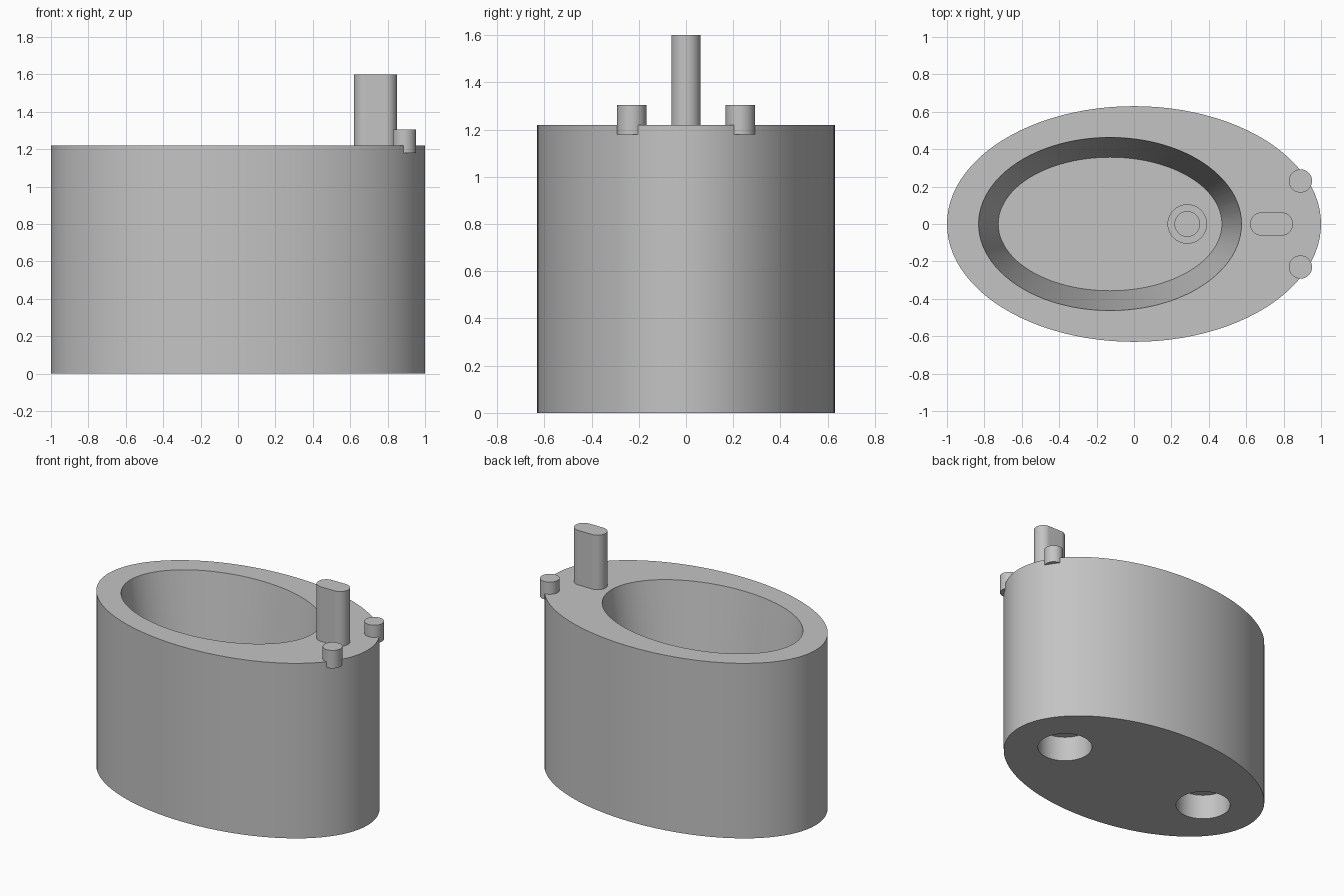
import bpy
import bmesh
from math import cos, sin, tau, radians

old = bpy.data.objects.get("Cube")
if old:
    bpy.data.objects.remove(old, do_unlink=True)

grey = bpy.data.materials.new("plain grey")
grey.use_nodes = True
colour = (0.55, 0.55, 0.55, 1)
grey.diffuse_color = colour
grey.node_tree.nodes["Principled BSDF"].inputs["Base Color"].default_value = colour

SEGMENTS = 96
TOP = 1.22


def ellipse(cx, cy, rx, ry):
    """Points of an ellipse, counter-clockwise."""
    steps = [tau * i / SEGMENTS for i in range(SEGMENTS)]
    return [(cx + rx * cos(a), cy + ry * sin(a)) for a in steps]


def slot(cx, half_length, r):
    """Points of a round-ended slot along x."""
    straight = half_length - r
    points = []
    for i in range(SEGMENTS + 1):
        a = tau * i / SEGMENTS - tau / 4
        side = straight if i <= SEGMENTS // 2 else -straight
        points.append((cx + side + r * cos(a), r * sin(a)))
        if i == SEGMENTS // 2:
            points.append((cx - straight + r * cos(a), r * sin(a)))
    return points


def loft(name, lower, upper, z0, z1):
    """Closed solid between two outlines with equal point counts."""
    bm = bmesh.new()
    a = [bm.verts.new((x, y, z0)) for x, y in lower]
    b = [bm.verts.new((x, y, z1)) for x, y in upper]
    bm.faces.new(a[::-1])
    bm.faces.new(b)
    for i in range(len(a)):
        j = (i + 1) % len(a)
        bm.faces.new((a[i], a[j], b[j], b[i]))
    bmesh.ops.remove_doubles(bm, verts=bm.verts, dist=0.0001)
    mesh = bpy.data.meshes.new(name)
    bm.to_mesh(mesh)
    bm.free()
    mesh.materials.append(grey)
    obj = bpy.data.objects.new(name, mesh)
    bpy.context.collection.objects.link(obj)
    return obj


def prism(name, outline, z0, z1):
    return loft(name, outline, outline, z0, z1)


def activate(obj):
    bpy.ops.object.select_all(action='DESELECT')
    obj.select_set(True)
    bpy.context.view_layer.objects.active = obj


def cut(target, cutter):
    cutter.hide_render = True
    mod = target.modifiers.new("cut", 'BOOLEAN')
    mod.operation = 'DIFFERENCE'
    mod.solver = 'EXACT'
    mod.object = cutter
    activate(target)
    bpy.ops.object.modifier_apply(modifier=mod.name)
    bpy.data.objects.remove(cutter, do_unlink=True)


# Oval body
body = prism("body", ellipse(0, 0, 1, 0.63), 0, TOP)

# Tapered bowl, running a little past the rim
floor = 0.52
over = 0.05
grow = 0.105 / (TOP - floor) * over
cut(body, loft("bowl_cutter", ellipse(-0.128, 0, 0.598, 0.357),
               ellipse(-0.128, 0, 0.703 + grow, 0.463 + grow), floor, TOP + over))

# Stepped drain in the bowl floor
cut(body, prism("drain_cutter", ellipse(0.285, 0, 0.103, 0.103), floor - 0.06, floor + 0.05))
cut(body, prism("outlet_cutter", ellipse(0.285, 0, 0.066, 0.066), floor - 0.16, floor))

# Round sockets underneath
for x in (-0.6, 0.6):
    cut(body, prism("socket_cutter", ellipse(x, 0, 0.18, 0.18), -0.05, 0.18))

# Upright post and the two pegs on the rim
post = prism("post", slot(0.735, 0.115, 0.062), TOP - 0.02, 1.6)
parts = [body, post]
for side, y in (("left", 0.23), ("right", -0.23)):
    parts.append(prism("peg_" + side, ellipse(0.89, y, 0.062, 0.062), 1.18, 1.305))

for obj in parts:
    activate(obj)
    bpy.ops.object.shade_smooth_by_angle(angle=radians(30))
